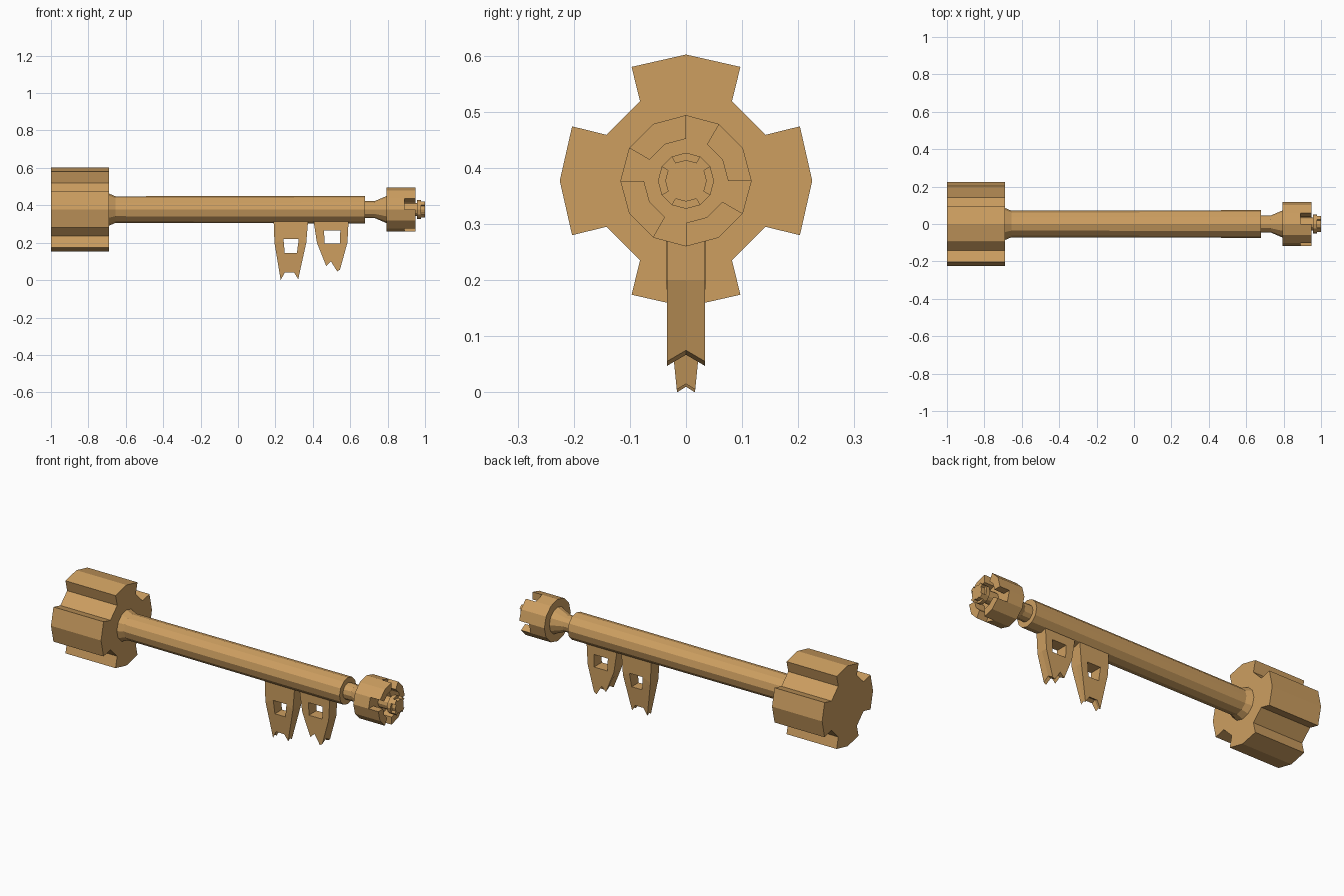
import bpy, bmesh, math

if "Cube" in bpy.data.objects:
    bpy.data.objects.remove(bpy.data.objects["Cube"])

AXIS_Z = 0.377
SIDES = 12

brass = bpy.data.materials.new("tan brass")
brass.diffuse_color = (0.61, 0.345, 0.118, 1)
brass.use_nodes = True
brass.node_tree.nodes["Principled BSDF"].inputs["Base Color"].default_value = brass.diffuse_color


def finish(bm, name):
    bmesh.ops.recalc_face_normals(bm, faces=bm.faces[:])
    mesh = bpy.data.meshes.new(name)
    bm.to_mesh(mesh)
    bm.free()
    mesh.materials.append(brass)
    obj = bpy.data.objects.new(name, mesh)
    bpy.context.collection.objects.link(obj)
    return obj


def add_loft(bm, sections):
    """Join rings given as (x, [(y, z), ...]) along the key's axis and cap both ends."""
    rings = [[bm.verts.new((x, y, AXIS_Z + z)) for y, z in pts] for x, pts in sections]
    for a, b in zip(rings, rings[1:]):
        n = len(a)
        for i in range(n):
            bm.faces.new((a[i], a[(i + 1) % n], b[(i + 1) % n], b[i]))
    bm.faces.new(rings[0])
    bm.faces.new(rings[-1])


def arc(r, start, end):
    return [(r * math.cos(math.radians(a)), r * math.sin(math.radians(a)))
            for a in range(start, end + 1, 30)]


def lathe(name, profile):
    bm = bmesh.new()
    add_loft(bm, [(x, arc(r, 0, 330)) for x, r in profile])
    return finish(bm, name)


def crown(name, x0, x1, r_in, r_out, start, width):
    """Four wedge teeth spaced around the axis."""
    bm = bmesh.new()
    for k in range(4):
        a = start + 90 * k
        pts = arc(r_out, a, a + width) + arc(r_in, a, a + width)[::-1]
        add_loft(bm, [(x0, pts), (x1, pts)])
    return finish(bm, name)


# Handle: four-lobed block
quarter = [(0.203, -0.097), (0.225, 0.0), (0.203, 0.097), (0.142, 0.082), (0.082, 0.142)]
outline = []
for k in range(4):
    c, s = round(math.cos(k * math.pi / 2)), round(math.sin(k * math.pi / 2))
    lobe = quarter[:4]
    outline += [(y * c - z * s, y * s + z * c) for y, z in lobe]
# each lobe also starts with its inner corner
full = []
for k in range(4):
    c, s = round(math.cos(k * math.pi / 2)), round(math.sin(k * math.pi / 2))
    full += [(y * c - z * s, y * s + z * c) for y, z in [(0.142, -0.082)] + quarter[:4]]
bm = bmesh.new()
add_loft(bm, [(-1.0, full), (-0.69, full)])
finish(bm, "handle")

# Shaft with flared collar, then neck and head
lathe("shaft", [(-0.69, 0.086), (-0.655, 0.071), (0.68, 0.074)])
lathe("neck", [(0.67, 0.045), (0.73, 0.045), (0.80, 0.075)])
lathe("head", [(0.795, 0.117), (0.89, 0.117)])
crown("head_teeth", 0.89, 0.95, 0.075, 0.117, 0, 60)

# Small crowned tip
lathe("tip_stem", [(0.885, 0.034), (0.965, 0.034)])
lathe("tip_disc", [(0.957, 0.05), (0.978, 0.05)])
lathe("tip_core", [(0.97, 0.037), (1.0, 0.037)])
crown("tip_teeth", 0.975, 1.0, 0.036, 0.05, 30, 30)


def key_bit(name, outer, hole, half_width, notch):
    """Pierced plate under the shaft; half_width(z) tapers it, notch lifts the bottom middle."""
    bm = bmesh.new()
    edges = []
    for loop in (outer, hole):
        vs = [bm.verts.new((x, 0, z)) for x, z in loop]
        edges += [bm.edges.new((vs[i], vs[(i + 1) % len(vs)])) for i in range(len(vs))]
    bmesh.ops.triangle_fill(bm, use_beauty=True, use_dissolve=False, edges=edges)
    middle = list(bm.verts)
    front = bm.faces[:]
    # extrude from the middle plane to each side, then drop the middle faces
    for sign in (-1, 1):
        dup = bmesh.ops.duplicate(bm, geom=front + list({e for f in front for e in f.edges}) + middle)
        vmap = dup["vert_map"]
        for v in middle:
            vmap[v].co.y = sign * half_width(v.co.z)
        for e in edges:
            a, b = e.verts
            bm.faces.new((a, b, vmap[b], vmap[a]))
    bmesh.ops.delete(bm, geom=front, context='FACES_ONLY')
    for v in middle:
        if v.co.z < 0.12:
            v.co.z += notch
    inner = [e for e in bm.edges if not e.link_faces]
    bmesh.ops.delete(bm, geom=inner, context='EDGES')
    return finish(bm, name)


# Two pierced bits
key_bit("long_bit",
        [(0.19, 0.33), (0.195, 0.20), (0.228, 0.0), (0.25, 0.04), (0.30, 0.04),
         (0.322, 0.005), (0.365, 0.20), (0.376, 0.33)],
        [(0.243, 0.22), (0.25, 0.145), (0.315, 0.145), (0.325, 0.22)],
        lambda z: 0.016 + 0.02 * min(z / 0.2, 1), 0.01)
key_bit("short_bit",
        [(0.402, 0.33), (0.422, 0.20), (0.472, 0.075), (0.497, 0.10), (0.53, 0.047),
         (0.545, 0.055), (0.585, 0.20), (0.592, 0.33)],
        [(0.46, 0.265), (0.463, 0.195), (0.545, 0.195), (0.547, 0.265)],
        lambda z: 0.034, 0.02)
